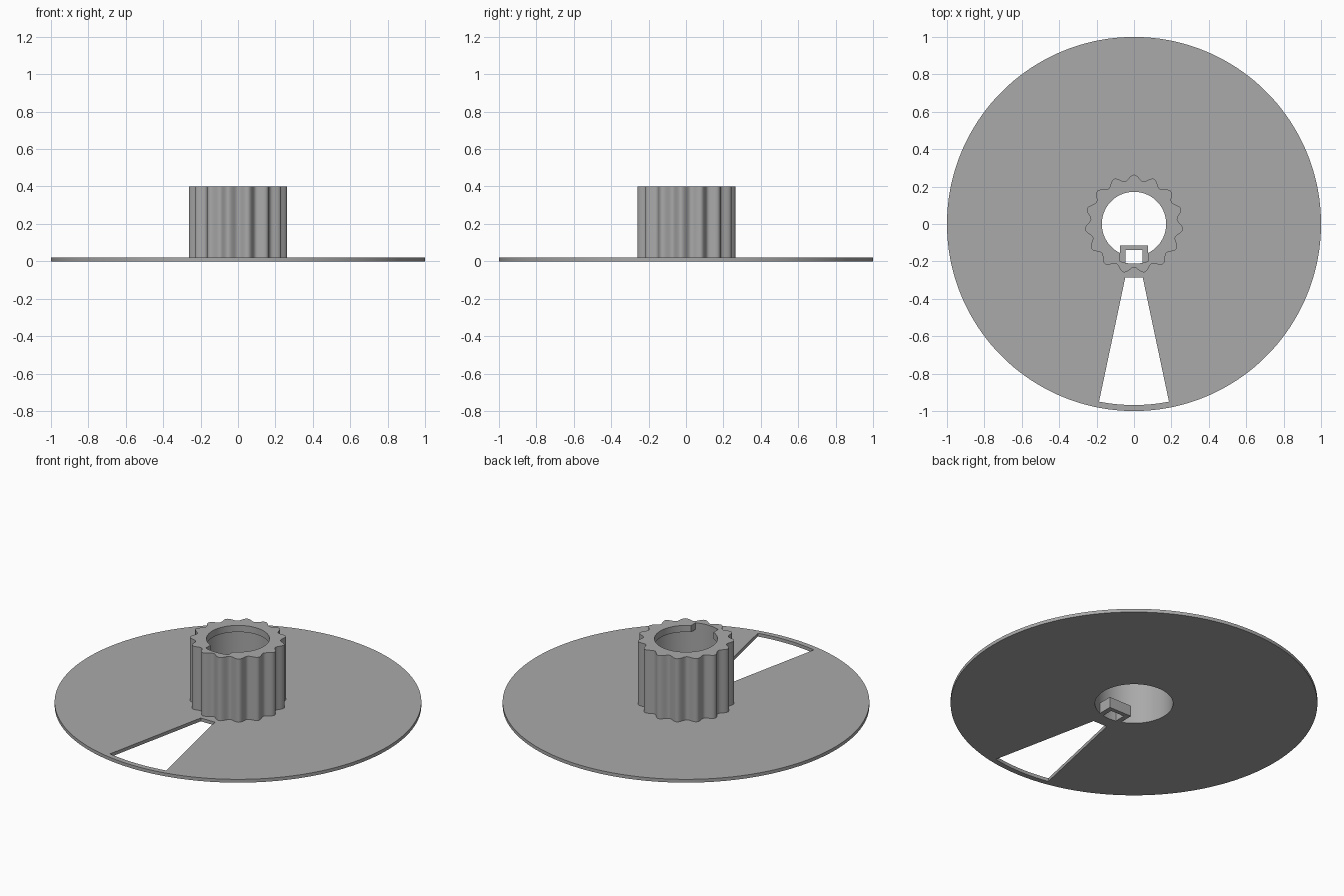
import bpy, bmesh
from math import sin, cos, pi, asin, radians

if "Cube" in bpy.data.objects:
    bpy.data.objects.remove(bpy.data.objects["Cube"], do_unlink=True)

grey = bpy.data.materials.new("plain grey")
grey.use_nodes = True
colour = (0.4, 0.4, 0.4, 1)
grey.diffuse_color = colour
grey.node_tree.nodes["Principled BSDF"].inputs["Base Color"].default_value = colour

BORE, LIP, RIM = 0.213, 0.172, 0.02
TOP, LIP_BASE = 0.4, 0.36


def arc(radius, start, end, steps):
    """Points on an arc, angles measured from +x."""
    return [(radius * cos(start + (end - start) * i / steps),
             radius * sin(start + (end - start) * i / steps)) for i in range(steps + 1)]


def circle(radius, steps=128):
    return arc(radius, 0, 2 * pi, steps)[:-1]


def gear(teeth=15, mean=0.248, depth=0.016, steps=12):
    points = []
    for i in range(teeth * steps):
        a = 2 * pi * i / (teeth * steps)
        r = mean + depth * cos(teeth * a)
        points.append((r * sin(a), r * cos(a)))
    return points


def plate(name, loops, low, high):
    """Solid from an outline and its holes, between two heights."""
    bm = bmesh.new()
    for loop in loops:
        verts = [bm.verts.new((x, y, low)) for x, y in loop]
        for a, b in zip(verts, verts[1:] + verts[:1]):
            bm.edges.new((a, b))
    bmesh.ops.triangle_fill(bm, edges=bm.edges[:], use_beauty=True, use_dissolve=False)
    grown = bmesh.ops.extrude_face_region(bm, geom=bm.faces[:], use_keep_orig=True)
    moved = [v for v in grown["geom"] if isinstance(v, bmesh.types.BMVert)]
    bmesh.ops.translate(bm, verts=moved, vec=(0, 0, high - low))
    bmesh.ops.recalc_face_normals(bm, faces=bm.faces[:])
    mesh = bpy.data.meshes.new(name)
    bm.to_mesh(mesh)
    bm.free()
    mesh.materials.append(grey)
    obj = bpy.data.objects.new(name, mesh)
    bpy.context.collection.objects.link(obj)
    return obj


def select(obj):
    bpy.ops.object.select_all(action="DESELECT")
    obj.select_set(True)
    bpy.context.view_layer.objects.active = obj


# Thin disc with a round bore and a wedge window
half = asin(0.187 / 0.968)
window = [(0.047, -0.287), (-0.047, -0.287)] + arc(0.968, -pi / 2 - half, -pi / 2 + half, 16)
disc = plate("disc", [circle(1, 180), circle(BORE), window], 0, RIM)

# Toothed hub: narrow notched opening at the top, wider bore beneath
lip_half, notch_half = asin(0.075 / LIP), asin(0.075 / BORE)
opening = arc(LIP, -pi / 2 + lip_half, 1.5 * pi - lip_half, 96)
opening += arc(BORE - 0.0005, -pi / 2 - notch_half, -pi / 2 + notch_half, 16)
hub = plate("toothed_hub", [gear(), opening], RIM, TOP)
cutter = plate("bore_cutter", [circle(BORE)], -0.1, LIP_BASE)
cutter.hide_render = True
select(hub)
cut = hub.modifiers.new("bore", "BOOLEAN")
cut.operation, cut.solver, cut.object = "DIFFERENCE", "EXACT", cutter
bpy.ops.object.modifier_apply(modifier=cut.name)
bpy.data.objects.remove(cutter, do_unlink=True)

# Small open bracket on the front wall of the bore
right_side = [(0.075, -0.115), (0.075, -0.205), (0.045, -0.213), (0.045, -0.14)]
bracket = plate("bracket", [right_side + [(-x, y) for x, y in reversed(right_side)]], 0, 0.065)

for part in (disc, hub, bracket):
    select(part)
    bpy.ops.object.shade_smooth_by_angle(angle=radians(30))
